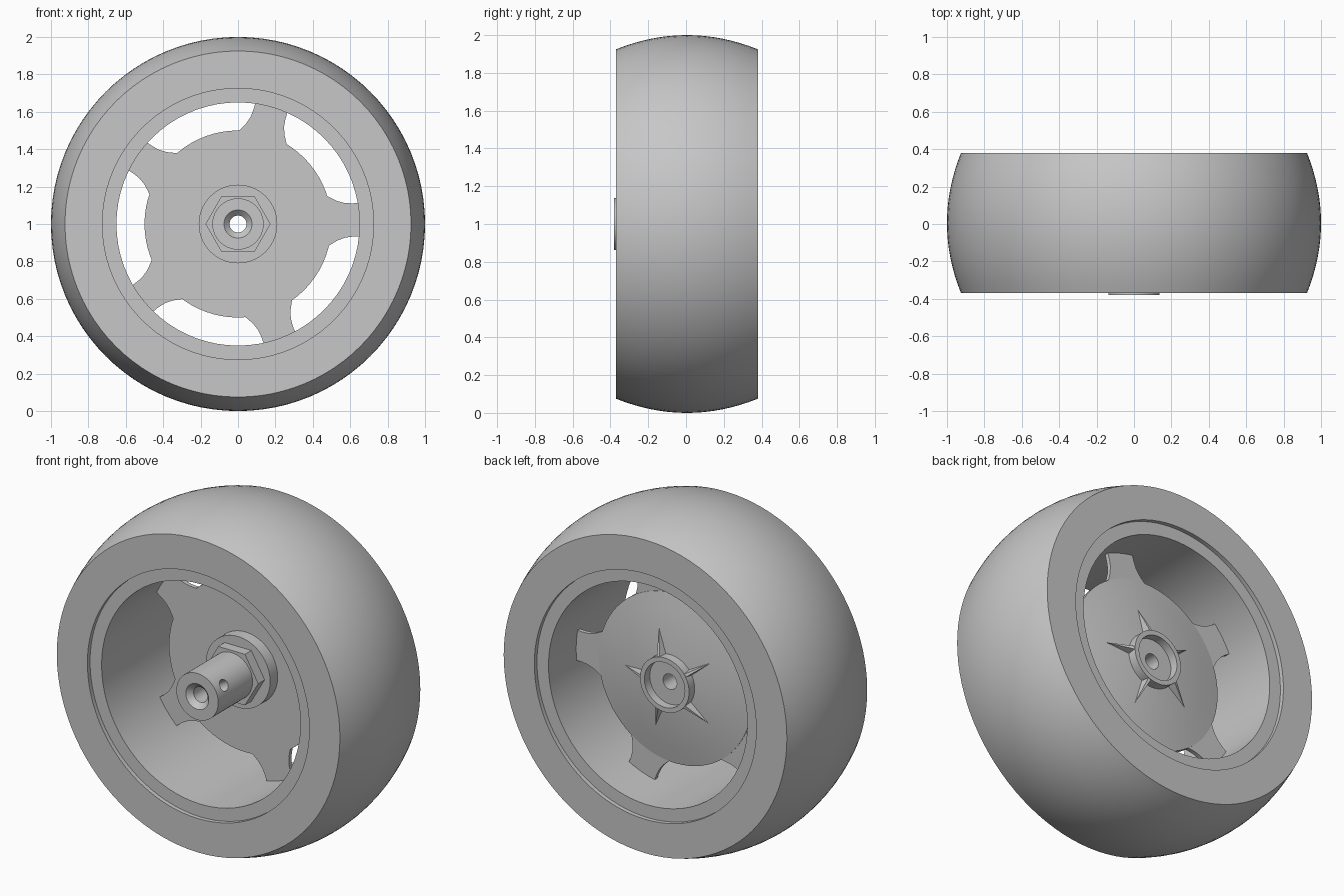
import bpy, bmesh, math
from mathutils import Matrix, Vector

cube = bpy.data.objects.get("Cube")
if cube:
    bpy.data.objects.remove(cube, do_unlink=True)

CENTRE = Vector((0, 0, 1))
FIRST_SPOKE = math.radians(2)
SPOKES = 5

grey = bpy.data.materials.new("plain grey")
grey.use_nodes = True
grey.diffuse_color = (0.57, 0.57, 0.57, 1)
for node in grey.node_tree.nodes:
    if node.type == 'BSDF_PRINCIPLED':
        node.inputs["Base Color"].default_value = grey.diffuse_color


def finish(name, bm):
    """Turn a bmesh into an object in the shared colour."""
    bmesh.ops.recalc_face_normals(bm, faces=bm.faces)
    mesh = bpy.data.meshes.new(name)
    bm.to_mesh(mesh)
    bm.free()
    mesh.materials.append(grey)
    obj = bpy.data.objects.new(name, mesh)
    obj.location = CENTRE
    bpy.context.collection.objects.link(obj)
    return obj


def activate(obj):
    bpy.ops.object.select_all(action='DESELECT')
    obj.select_set(True)
    bpy.context.view_layer.objects.active = obj


def smooth(obj):
    activate(obj)
    bpy.ops.object.shade_smooth_by_angle(angle=math.radians(30))


def lathe(name, profile, sides):
    """Revolve a closed (radius, y) outline around the y axis."""
    bm = bmesh.new()
    rings = []
    for i in range(sides):
        a = math.tau * i / sides
        rings.append([bm.verts.new((r * math.cos(a), y, r * math.sin(a))) for r, y in profile])
    n = len(profile)
    for i in range(sides):
        p, q = rings[i], rings[(i + 1) % sides]
        for j in range(n):
            k = (j + 1) % n
            bm.faces.new((p[j], p[k], q[k], q[j]))
    return finish(name, bm)


def turn(index):
    """Rotation about the axle for a spoke or rib."""
    return Matrix.Rotation(-(FIRST_SPOKE + math.tau * index / SPOKES), 4, 'Y')


# Tyre with a rounded tread
FRONT, BACK = -0.37, 0.38
tread = []
for i in range(17):
    t = i / 8 - 1
    tread.append((1 - 0.075 * t * t, (FRONT + BACK) / 2 + t * (BACK - FRONT) / 2))
smooth(lathe("tyre", [(0.725, FRONT)] + tread + [(0.725, BACK)], 96))

# Rim, set slightly in from the tyre sides
smooth(lathe("rim", [(0.65, -0.345), (0.73, -0.345), (0.73, 0.355), (0.65, 0.355)], 72))

# Hub disc, flange and bored axle in one turned piece
hub = lathe("hub_and_axle", [
    (0.5, 0.07), (0.5, 0.1), (0.4, 0.118), (0.28, 0.137), (0.16, 0.148),
    (0.16, 0.2), (0.132, 0.2), (0.132, 0.15), (0.045, 0.15),
    (0.045, -0.35), (0.075, -0.38), (0.137, -0.38), (0.137, 0.0),
    (0.21, 0.0), (0.21, 0.07)], 72)

# Screw hole in the side of the axle
bm = bmesh.new()
bmesh.ops.create_cone(bm, cap_ends=True, segments=24, radius1=0.033, radius2=0.033, depth=0.2)
bm.transform(Matrix.Rotation(math.radians(60), 4, 'Y') @ Matrix.Translation((0, 0, 0.12)))
bm.transform(Matrix.Translation((0, -0.3, 0)))
cutter = finish("screw_hole_cutter", bm)
cutter.hide_render = True
cut = hub.modifiers.new("screw_hole", 'BOOLEAN')
cut.operation = 'DIFFERENCE'
cut.object = cutter
activate(hub)
bpy.ops.object.modifier_apply(modifier=cut.name)
bpy.data.objects.remove(cutter, do_unlink=True)
smooth(hub)

# Hexagonal nut around the axle
lathe("hex_nut", [(0.12, -0.06), (0.174, -0.06), (0.174, 0.01), (0.12, 0.01)], 6)

# Spokes: flared plates between disc and rim
half = [(0.47, 0.14), (0.5, 0.122), (0.53, 0.106), (0.57, 0.093), (0.61, 0.089), (0.67, 0.09)]
outline = half + [(r, -w) for r, w in reversed(half)]
bm = bmesh.new()
for i in range(SPOKES):
    m = turn(i)
    face = bm.faces.new([bm.verts.new(m @ Vector((r, 0.073, w))) for r, w in outline])
    made = bmesh.ops.extrude_face_region(bm, geom=[face])["geom"]
    moved = [v for v in made if isinstance(v, bmesh.types.BMVert)]
    bmesh.ops.translate(bm, verts=moved, vec=(0, 0.024, 0))
smooth(finish("spokes", bm))

# Tapered ribs around the rear hub ring
bm = bmesh.new()
for i in range(SPOKES):
    m = turn(i)
    base = [(0.15, 0.13, 0.02), (0.15, 0.2, 0.01), (0.15, 0.2, -0.01), (0.15, 0.13, -0.02)]
    ring = [bm.verts.new(m @ Vector(p)) for p in base]
    tip = bm.verts.new(m @ Vector((0.31, 0.132, 0)))
    bm.faces.new(ring)
    for j in range(4):
        bm.faces.new((ring[j], ring[(j + 1) % 4], tip))
finish("hub_ribs", bm)
